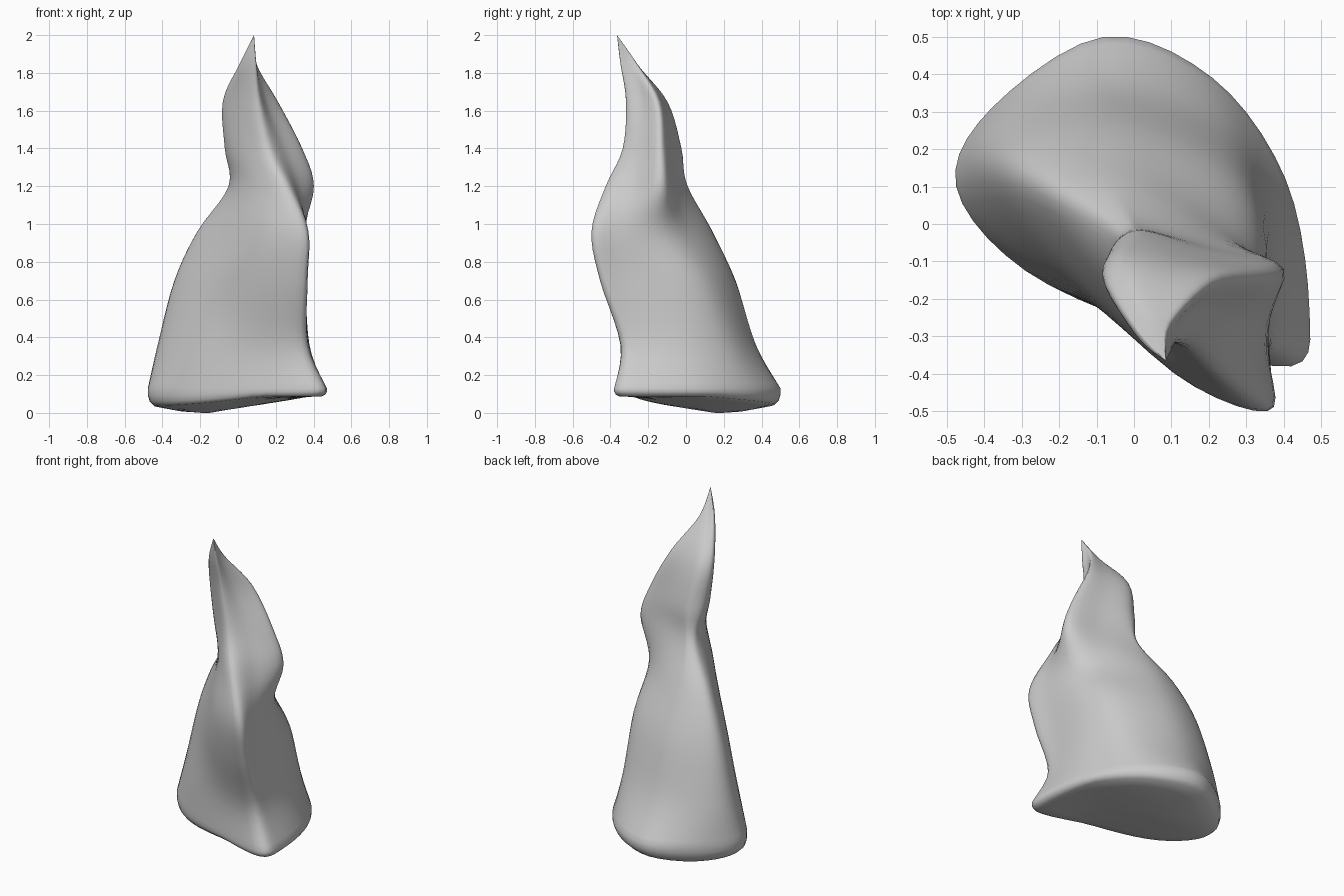
import bpy, bmesh
from mathutils import Vector

if "Cube" in bpy.data.objects:
    bpy.data.objects.remove(bpy.data.objects["Cube"])

# Cross-sections: front ridge, right fold, right ridge, back right, back, back left, left, front left, front middle
LEVELS = [0.13, 0.36, 0.7, 0.96, 1.2, 1.4, 1.65, 1.85]
SECTIONS = [
    [(.42, -.38), (.468, -.22), (.405, .12), (.21, .39), (-.08, .5), (-.38, .31), (-.475, .1), (-.29, -.125), (.08, -.29)],
    [(.335, -.345), (.375, -.22), (.36, .06), (.235, .265), (-.06, .37), (-.345, .28), (-.42, .11), (-.23, -.145), (.08, -.29)],
    [(.345, -.455), (.355, -.31), (.345, -.01), (.23, .155), (-.03, .26), (-.26, .22), (-.335, .11), (-.185, -.125), (.075, -.36)],
    [(.352, -.5), (.36, -.36), (.335, -.12), (.19, .03), (0, .13), (-.15, .13), (-.215, .06), (-.09, -.155), (.12, -.405)],
    [(.26, -.425), (.32, -.28), (.4, -.12), (.2, -.05), (.03, 0), (-.02, .005), (-.05, -.04), (-.01, -.18), (.115, -.345)],
    [(.165, -.335), (.25, -.235), (.34, -.13), (.17, -.07), (.03, -.025), (-.04, -.045), (-.07, -.1), (-.035, -.19), (.06, -.28)],
    [(.11, -.317), (.15, -.235), (.21, -.15), (.1, -.12), (0, -.1), (-.05, -.11), (-.08, -.15), (-.05, -.21), (.03, -.28)],
    [(.095, -.345), (.095, -.305), (.095, -.265), (.07, -.26), (.04, -.265), (.02, -.28), (.01, -.29), (.02, -.315), (.06, -.34)],
]
TIP = Vector((.085, -.365, 2.0))
STEPS = 5


def spline(a, b, c, d, t):
    return 0.5 * (2 * b + (c - a) * t + (2 * a - 5 * b + 4 * c - d) * t * t
                  + (3 * b - a - 3 * c + d) * t ** 3)


def smooth_ring(points):
    n = len(points)
    return [spline(*(points[(i + k) % n] for k in (-1, 0, 1, 2)), s / STEPS)
            for i in range(n) for s in range(STEPS)]


# The underside dips to the ground towards the back left
def underside(x, y):
    d = Vector((x + 0.2, y - 0.2)).length
    return max(0.0, min(0.085, 0.16 * d - 0.008))


# Smooth each section, then blend upwards to the tip
keys = [smooth_ring([Vector((x, y, z)) for x, y in sec]) for z, sec in zip(LEVELS, SECTIONS)]
keys.append([TIP] * len(keys[0]))
rings = []
for i in range(len(keys) - 1):
    quad = [keys[max(0, min(len(keys) - 1, i + k))] for k in (-1, 0, 1, 2)]
    for s in range(STEPS):
        rings.append([spline(*pts, s / STEPS) for pts in zip(*quad)])

# Rounded foot and sloping underside
rim = rings[0]
centre = sum(rim, Vector()) / len(rim)
foot = []
for scale, drop in ((0.25, 1), (0.5, 1), (0.75, 1), (0.93, 0.97), (0.98, 0.75), (1.0, 0.4)):
    ring = []
    for p in rim:
        q = centre + (p - centre) * scale
        q.z = p.z + (underside(q.x, q.y) - p.z) * drop
        ring.append(q)
    foot.append(ring)
rings = foot + rings

# Skin the rings into the spire
bm = bmesh.new()
loops = [[bm.verts.new(p) for p in ring] for ring in rings]
n = len(loops[0])
for lo, hi in zip(loops, loops[1:]):
    for i in range(n):
        j = (i + 1) % n
        bm.faces.new((lo[i], lo[j], hi[j], hi[i]))
bottom = bm.verts.new((centre.x, centre.y, underside(centre.x, centre.y)))
top = bm.verts.new(TIP)
for i in range(n):
    j = (i + 1) % n
    bm.faces.new((loops[0][j], loops[0][i], bottom))
    bm.faces.new((loops[-1][i], loops[-1][j], top))
bmesh.ops.recalc_face_normals(bm, faces=bm.faces)
mesh = bpy.data.meshes.new("rock_spire")
bm.to_mesh(mesh)
bm.free()
mesh.shade_smooth()
spire = bpy.data.objects.new("rock_spire", mesh)
bpy.context.collection.objects.link(spire)
